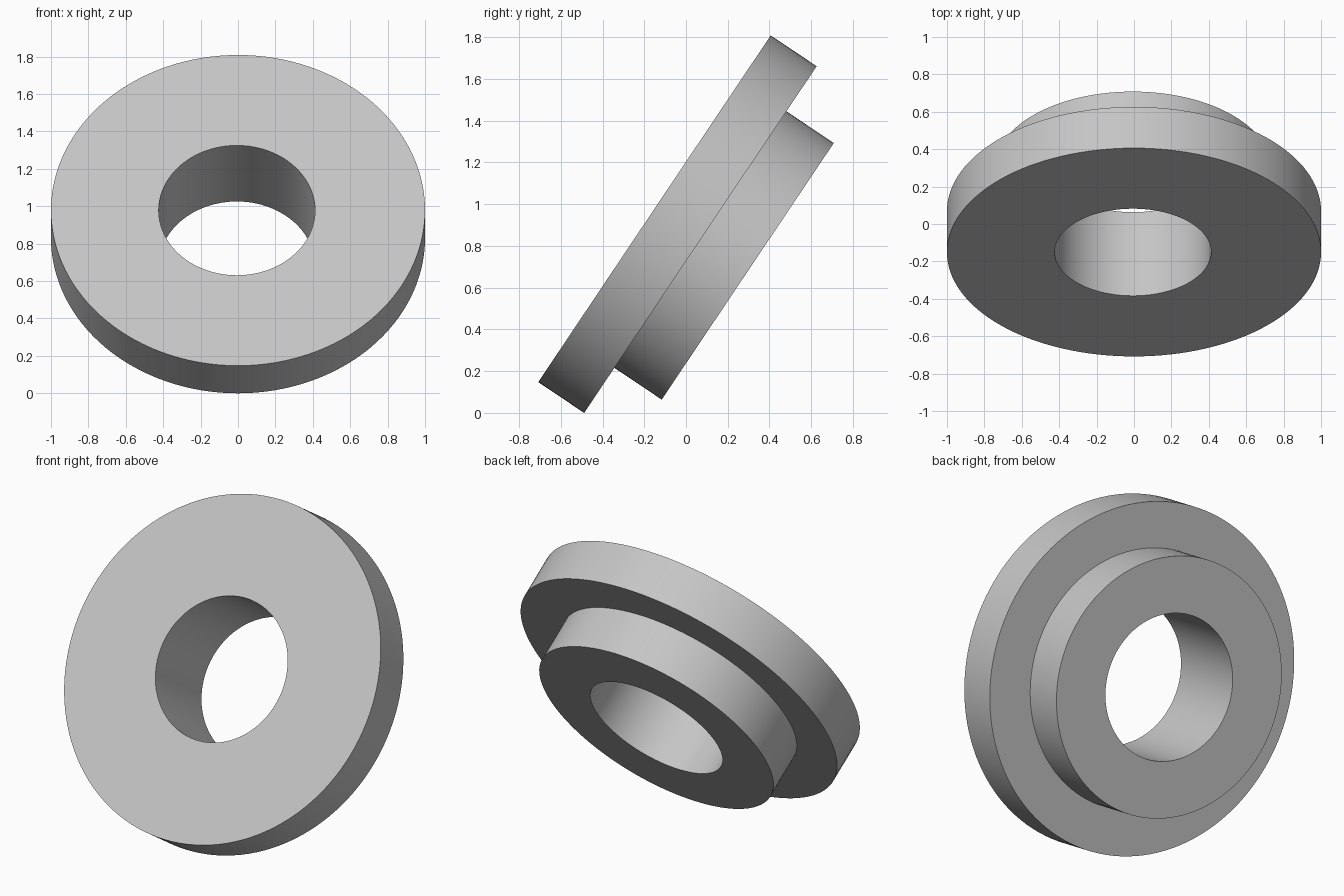
import bpy, bmesh, math
from mathutils import Matrix

cube = bpy.data.objects.get("Cube")
if cube:
    bpy.data.objects.remove(cube, do_unlink=True)

SEGMENTS = 128
FLANGE_R, HUB_R, BORE_R = 1.0, 0.74, 0.418
FLANGE_DEPTH, TOTAL_DEPTH = 0.265, 0.538
SHIFT = -0.006  # hub and bore sit very slightly off the flange axis
TILT = math.radians(-123.85)

grey = bpy.data.materials.new("light grey")
grey.use_nodes = True
colour = (0.56, 0.56, 0.56, 1)
grey.diffuse_color = colour
grey.node_tree.nodes["Principled BSDF"].inputs["Base Color"].default_value = colour

# Closed cross-section of the flanged bushing: radius, depth, sideways shift
profile = [
    (BORE_R, 0, SHIFT),
    (FLANGE_R, 0, 0),
    (FLANGE_R, FLANGE_DEPTH, 0),
    (HUB_R, FLANGE_DEPTH, SHIFT),
    (HUB_R, TOTAL_DEPTH, SHIFT),
    (BORE_R, TOTAL_DEPTH, SHIFT),
]

# Sweep the section round the axis
bm = bmesh.new()
rings = []
for radius, depth, shift in profile:
    ring = []
    for i in range(SEGMENTS):
        a = math.tau * i / SEGMENTS
        ring.append(bm.verts.new((shift + radius * math.cos(a), radius * math.sin(a), depth)))
    rings.append(ring)
for k, ring in enumerate(rings):
    following = rings[(k + 1) % len(rings)]
    for i in range(SEGMENTS):
        j = (i + 1) % SEGMENTS
        bm.faces.new((ring[i], ring[j], following[j], following[i]))
bmesh.ops.recalc_face_normals(bm, faces=bm.faces)

# Tip the flange face up toward the front
bm.transform(Matrix.Translation((0, -0.151, 0.978)) @ Matrix.Rotation(TILT, 4, "X"))
mesh = bpy.data.meshes.new("flanged_bushing")
bm.to_mesh(mesh)
bm.free()
mesh.materials.append(grey)
bushing = bpy.data.objects.new("flanged_bushing", mesh)
bpy.context.collection.objects.link(bushing)

bpy.ops.object.select_all(action="DESELECT")
bushing.select_set(True)
bpy.context.view_layer.objects.active = bushing
bpy.ops.object.shade_smooth_by_angle(angle=math.radians(30))
